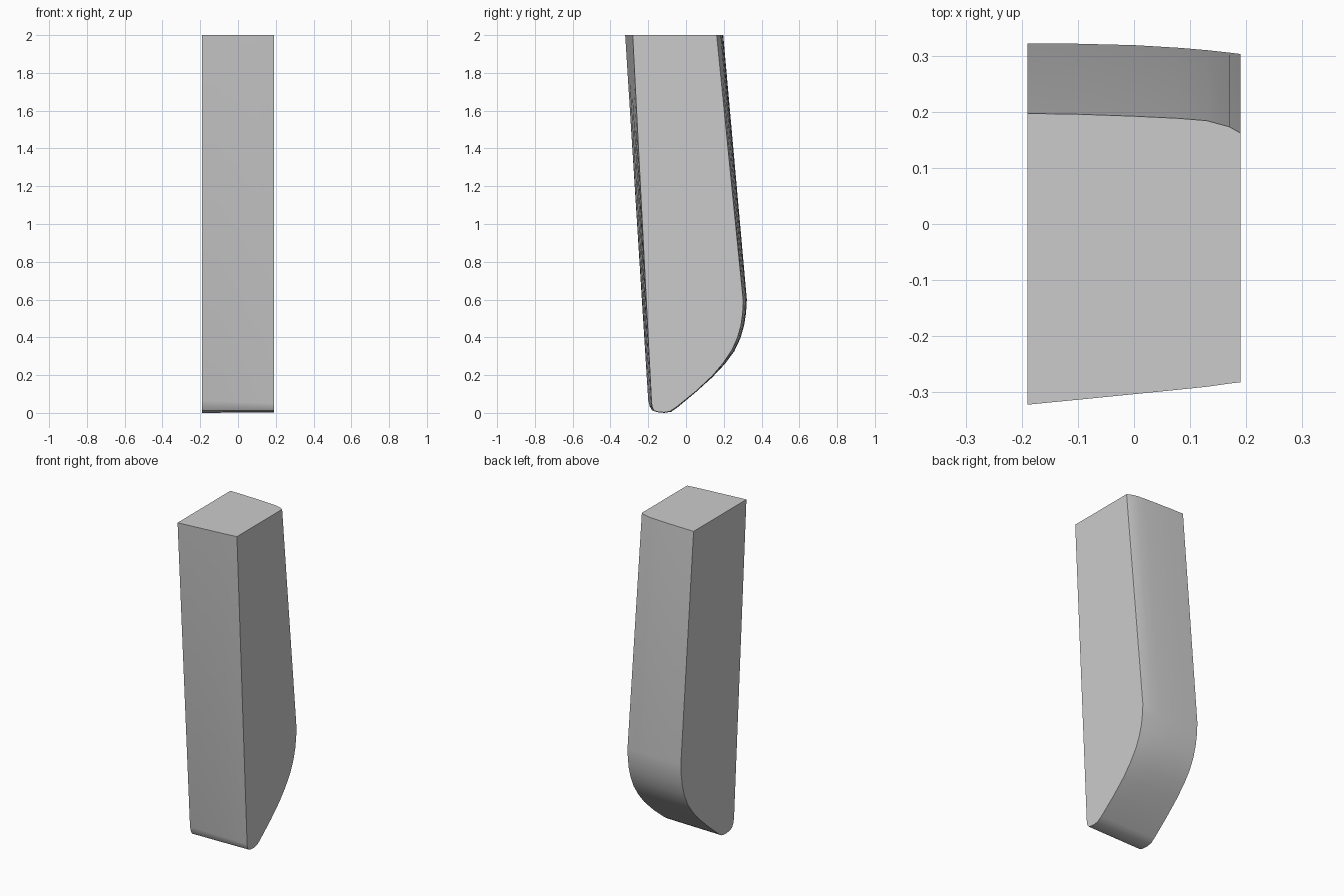
import bpy, bmesh

# Side profiles (y, z) at the left and right flat faces, matching point for point
LEFT = [(-0.322, 2), (-0.200, 0.065), (-0.192, 0.035), (-0.180, 0.014), (-0.155, 0.004),
        (-0.115, 0), (-0.078, 0.006), (-0.050, 0.025), (0.05, 0.108), (0.14, 0.189),
        (0.205, 0.258), (0.255, 0.325), (0.288, 0.395), (0.308, 0.465),
        (0.318, 0.53), (0.322, 0.60), (0.197, 2)]
RIGHT = [(-0.282, 2), (-0.182, 0.05), (-0.178, 0.028), (-0.168, 0.012), (-0.148, 0.005),
         (-0.115, 0.003), (-0.085, 0.008), (-0.055, 0.028), (0.05, 0.113), (0.138, 0.195),
         (0.195, 0.262), (0.243, 0.333), (0.273, 0.40), (0.291, 0.465),
         (0.300, 0.53), (0.303, 0.59), (0.162, 2)]

# Stations across the width: x, front blend, curved-back blend, top-back blend
STATIONS = [(-0.19, 0, 0, 0), (-0.10, 0.22, 0.04, 0.04), (0.0, 0.47, 0.17, 0.14),
            (0.08, 0.67, 0.42, 0.25), (0.13, 0.80, 0.64, 0.37),
            (0.17, 0.94, 0.87, 0.68), (0.19, 1, 1, 1)]

# Loft the profile through the stations
bm = bmesh.new()
rings = []
for x, front, back, top in STATIONS:
    ring = []
    for i, ((y0, z0), (y1, z1)) in enumerate(zip(LEFT, RIGHT)):
        t = front if i < 8 else top if i == len(LEFT) - 1 else back
        ring.append(bm.verts.new((x, y0 + (y1 - y0) * t, z0 + (z1 - z0) * t)))
    rings.append(ring)
n = len(LEFT)
for a, b in zip(rings, rings[1:]):
    for i in range(n - 1):
        bm.faces.new((a[i], a[i + 1], b[i + 1], b[i]))

# Flat sides and flat top
bm.faces.new(rings[0])
bm.faces.new(rings[-1])
bm.faces.new([r[0] for r in rings] + [r[-1] for r in reversed(rings)])
bmesh.ops.recalc_face_normals(bm, faces=bm.faces)

mesh = bpy.data.meshes.new("tapered_post")
bm.to_mesh(mesh)
bm.free()
post = bpy.data.objects.new("tapered_post", mesh)
bpy.context.collection.objects.link(post)
bpy.context.view_layer.objects.active = post
post.select_set(True)
bpy.ops.object.shade_smooth_by_angle(angle=0.6)
